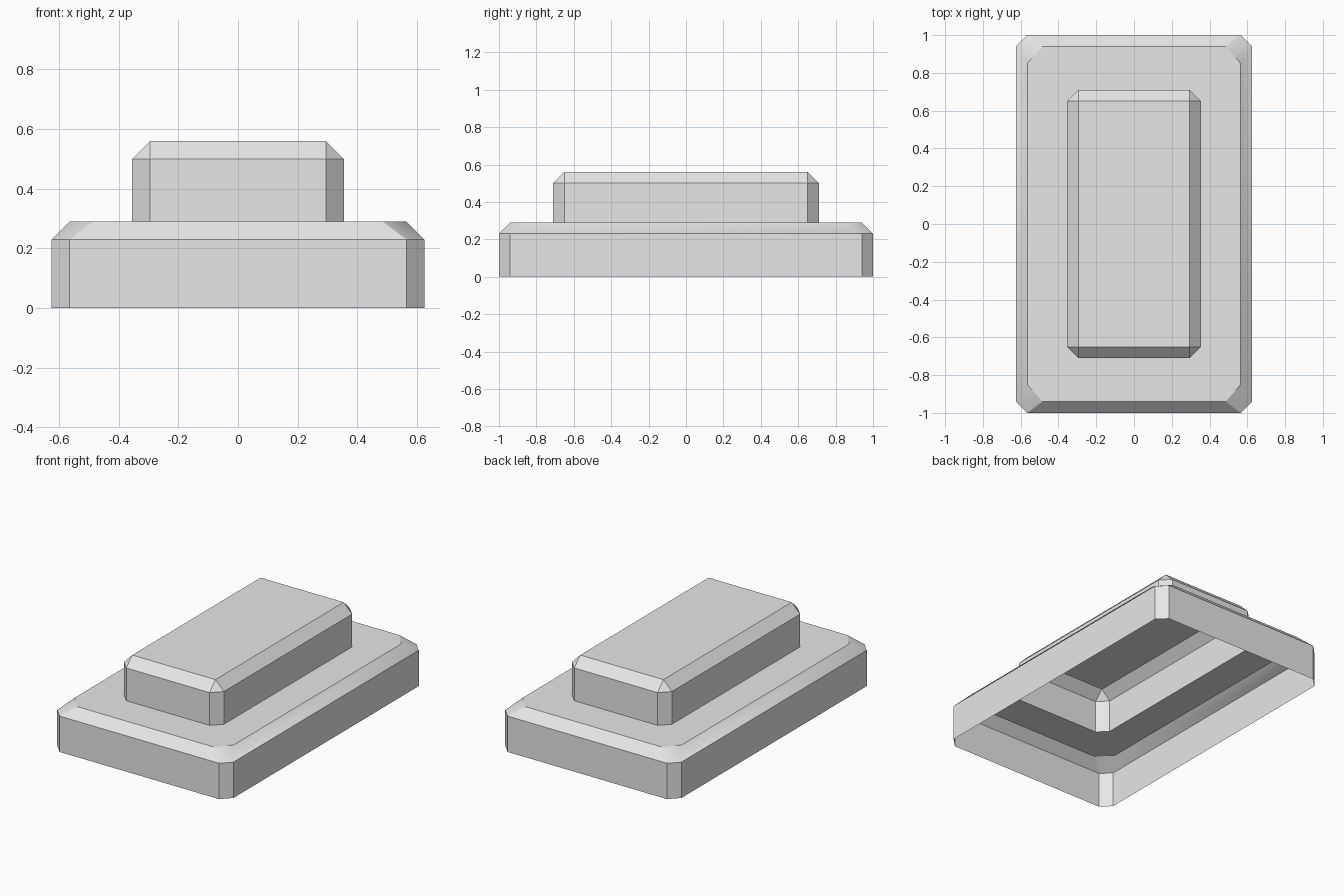
import bpy
import bmesh

cube = bpy.data.objects.get("Cube")
if cube:
    bpy.data.objects.remove(cube, do_unlink=True)

GREY = (0.8, 0.8, 0.8, 1.0)
mat = bpy.data.materials.new("light grey")
mat.use_nodes = True
mat.diffuse_color = GREY
mat.node_tree.nodes["Principled BSDF"].inputs["Base Color"].default_value = GREY


def ring(bm, half_x, half_y, cut_x, cut_y, z):
    """Rectangle with cut corners, counter-clockwise."""
    verts = []
    for sx, sy in ((1, 1), (-1, 1), (-1, -1), (1, -1)):
        corner = [(sx * half_x, sy * (half_y - cut_y), z),
                  (sx * (half_x - cut_x), sy * half_y, z)]
        if sx * sy < 0:
            corner.reverse()
        verts += [bm.verts.new(p) for p in corner]
    return verts


def shell(name, sections, capped=False):
    """Open-bottomed surface through a stack of rings."""
    bm = bmesh.new()
    rings = [ring(bm, *s) for s in sections]
    for low, high in zip(rings, rings[1:]):
        for i in range(len(low)):
            j = (i + 1) % len(low)
            bm.faces.new((low[i], low[j], high[j], high[i]))
    if capped:
        bm.faces.new(rings[-1])
    bmesh.ops.remove_doubles(bm, verts=bm.verts[:], dist=0.0005)
    for face in bm.faces:
        face.smooth = True
    # Only the long sloping sides blend softly into the corner slopes
    for edge in bm.edges:
        a, b = (v.co for v in edge.verts)
        edge.smooth = (abs(a.z - b.z) > 0.01 and min(a.z, b.z) > 0.2
                       and max(abs(a.x), abs(b.x)) > 0.6)
    mesh = bpy.data.meshes.new(name)
    bm.to_mesh(mesh)
    bm.free()
    mesh.materials.append(mat)
    obj = bpy.data.objects.new(name, mesh)
    bpy.context.collection.objects.link(obj)
    return obj


BEVEL = 0.06
DECK = 0.29
foot = (0.355, 0.71, BEVEL, BEVEL, DECK)

# Wide lower tier: wall, sloped rim, deck around the upper tier
shell("lower_tier", [
    (0.625, 1.0, BEVEL, BEVEL, 0),
    (0.625, 1.0, BEVEL, BEVEL, 0.23),
    (0.565, 0.94, 0.08, 0.09, DECK),
    foot,
])

# Narrow upper tier: wall, sloped rim, flat top with square corners
shell("upper_tier", [
    foot,
    (0.355, 0.71, BEVEL, BEVEL, 0.5),
    (0.295, 0.65, 0, 0, 0.56),
], capped=True)
